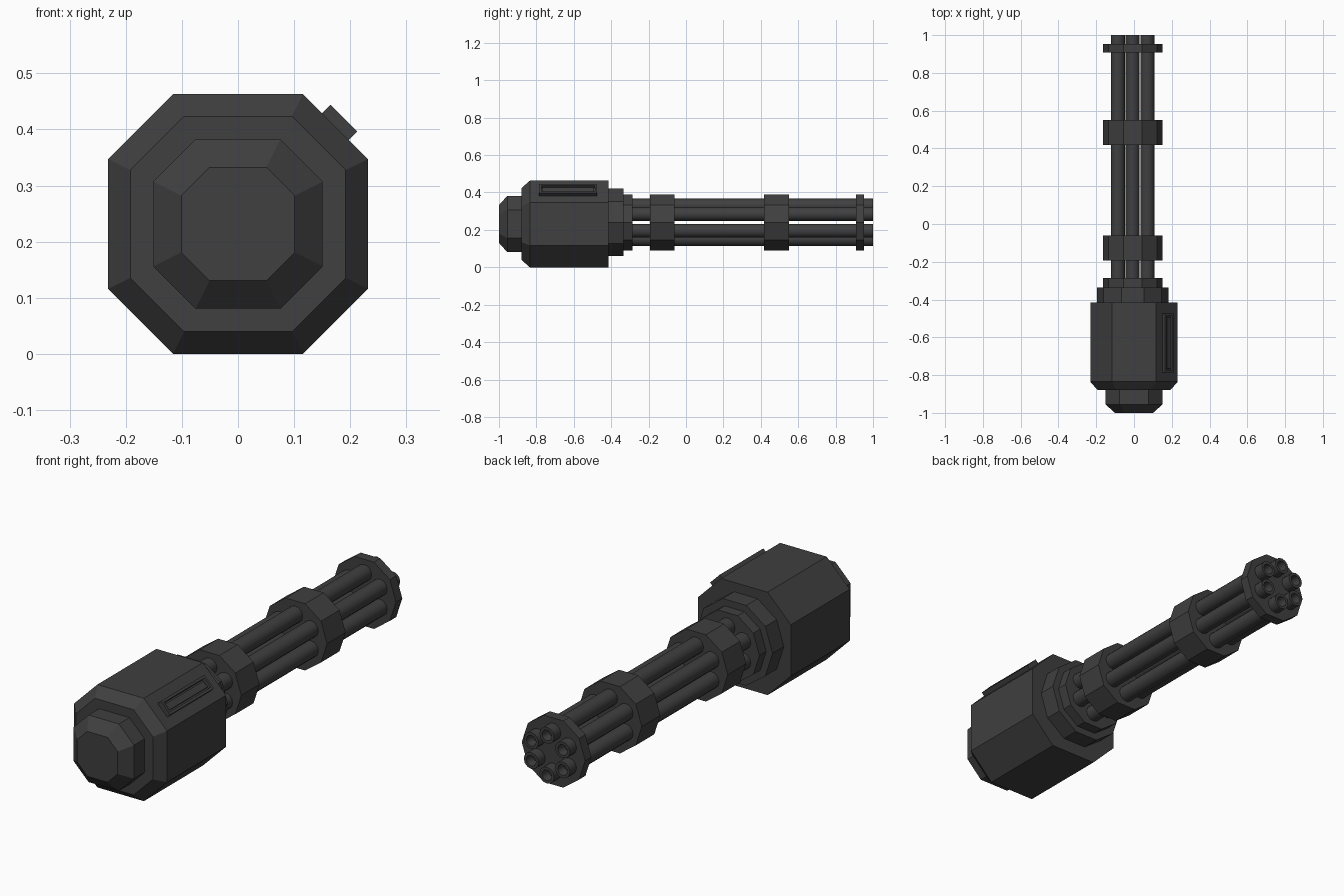
import bpy, bmesh, math
from mathutils import Vector, Matrix

if "Cube" in bpy.data.objects:
    bpy.data.objects.remove(bpy.data.objects["Cube"])

metal = bpy.data.materials.new("dark_gunmetal")
metal.diffuse_color = (0.05, 0.05, 0.05, 1)
metal.use_nodes = True
metal.node_tree.nodes["Principled BSDF"].inputs["Base Color"].default_value = metal.diffuse_color


def finish(name, bm):
    bmesh.ops.recalc_face_normals(bm, faces=bm.faces)
    me = bpy.data.meshes.new(name)
    bm.to_mesh(me)
    bm.free()
    me.materials.append(metal)
    ob = bpy.data.objects.new(name, me)
    bpy.context.collection.objects.link(ob)
    return ob


def loft(name, unit, sections, cx, cz):
    """Sweep a unit outline along y; sections are (y, scale)."""
    bm = bmesh.new()
    rings = [[bm.verts.new((cx + u * s, y, cz + v * s)) for u, v in unit]
             for y, s in sections]
    n = len(unit)
    for a, b in zip(rings, rings[1:]):
        for i in range(n):
            j = (i + 1) % n
            bm.faces.new((a[i], a[j], b[j], b[i]))
    bm.faces.new(rings[0])
    bm.faces.new(rings[-1])
    return finish(name, bm)


def polygon(n):
    return [(math.cos(2 * math.pi * i / n), math.sin(2 * math.pi * i / n)) for i in range(n)]


# Motor housing and rear cap: chamfered-square outline
octagon = [(1, -.5), (1, .5), (.5, 1), (-.5, 1), (-1, .5), (-1, -.5), (-.5, -1), (.5, -1)]
HZ = 0.2315
loft("motor_housing", octagon, [(-.88, .192), (-.835, .2315), (-.415, .2315)], 0, HZ)
loft("rear_cap", octagon, [(-1, .101), (-.955, .151), (-.87, .151)], 0, HZ)

# Ten-sided collars and barrel clamps
BX, BZ = -0.007, 0.24
deca = polygon(10)
for name, y0, y1, r in (("front_collar", -.43, -.335, .19),
                        ("inner_collar", -.345, -.287, .158),
                        ("rear_clamp", -.192, -.062, .158),
                        ("middle_clamp", .418, .55, .158),
                        ("muzzle_clamp", .908, .953, .158)):
    loft(name, deca, [(y0, r), (y1, r)], BX, BZ)

# Six barrels with bored muzzles
for k in range(6):
    a = math.radians(30 + 60 * k)
    ob = loft("barrel_%d" % (k + 1), polygon(12),
              [(-.3, .037), (1, .037), (1, .024), (.96, .02)],
              BX + .09 * math.cos(a), BZ + .09 * math.sin(a))
    for o in bpy.context.selected_objects:
        o.select_set(False)
    ob.select_set(True)
    bpy.context.view_layer.objects.active = ob
    bpy.ops.object.shade_smooth_by_angle(angle=math.radians(40))

# Recessed vent plate on the upper right chamfer
bm = bmesh.new()
bmesh.ops.create_cube(bm, size=1, matrix=Matrix.Diagonal((.068, .31, .04, 1)))
top = max(bm.faces, key=lambda f: f.calc_center_median().z)
for thick, depth in ((.016, 0), (.002, -.014), (.008, 0), (.001, .008)):
    bmesh.ops.inset_region(bm, faces=[top], thickness=thick, depth=0)
    bmesh.ops.translate(bm, verts=top.verts[:], vec=(0, 0, depth))
normal = Vector((1, 0, 1)).normalized()
centre = Vector((.174, -.63, HZ + .174)) + normal * .0005
bmesh.ops.transform(bm, verts=bm.verts,
                    matrix=Matrix.Translation(centre) @ Matrix.Rotation(math.radians(45), 4, 'Y'))
finish("vent_plate", bm)
